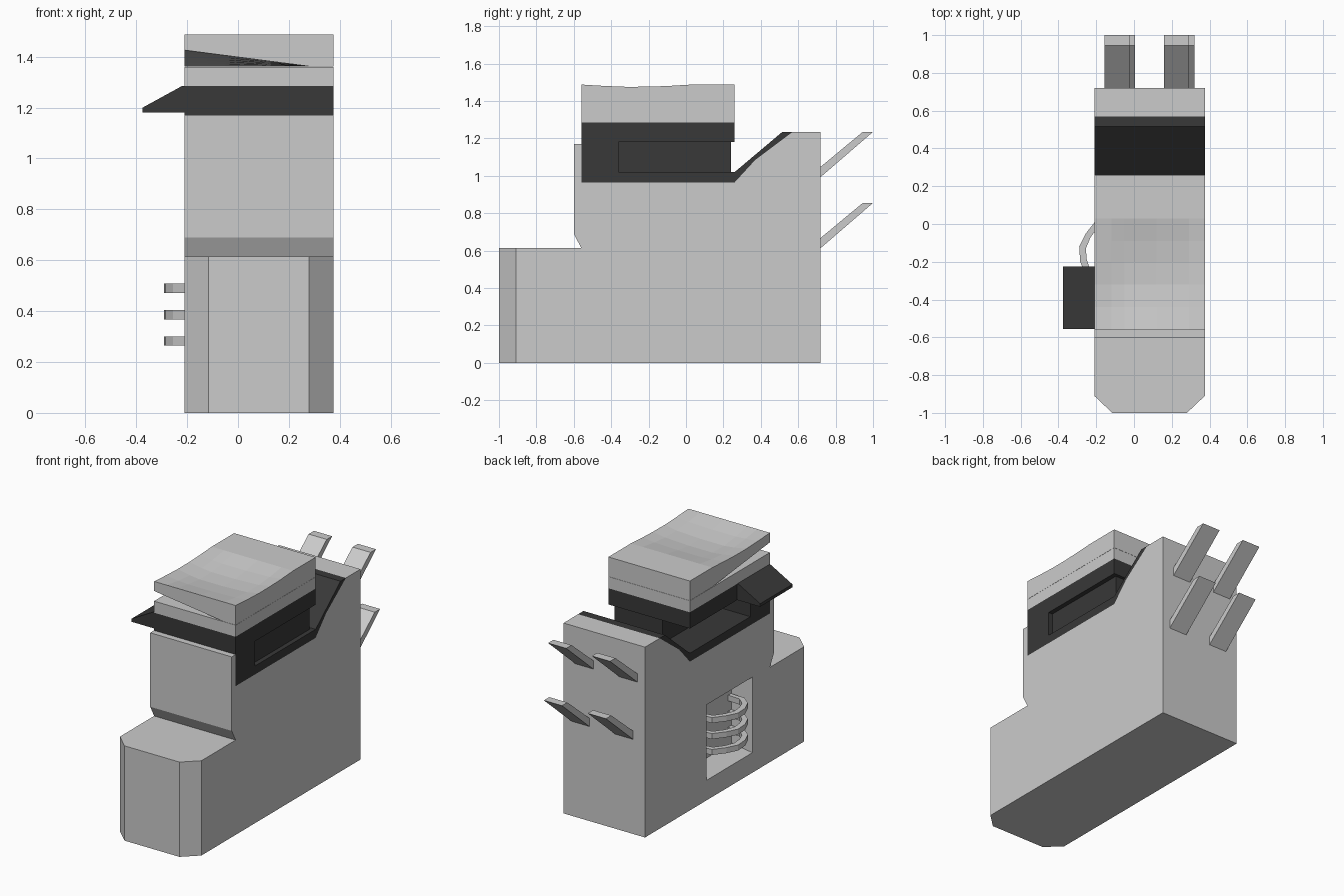
import bpy, bmesh
from mathutils import Vector

if "Cube" in bpy.data.objects:
    bpy.data.objects.remove(bpy.data.objects["Cube"])

X0, X1 = -0.21, 0.375

dark = bpy.data.materials.new("dark_plastic")
dark.diffuse_color = (0.04, 0.04, 0.04, 1)
dark.use_nodes = True
dark.node_tree.nodes["Principled BSDF"].inputs["Base Color"].default_value = dark.diffuse_color


def finish(name, bm, mat=None):
    bmesh.ops.recalc_face_normals(bm, faces=bm.faces)
    me = bpy.data.meshes.new(name)
    bm.to_mesh(me)
    bm.free()
    ob = bpy.data.objects.new(name, me)
    bpy.context.collection.objects.link(ob)
    if mat:
        me.materials.append(mat)
    return ob


def prism(name, pts, axis, a, b, mat=None):
    """Extrude a 2D profile along an axis (0=x, 1=y, 2=z) from a to b."""
    bm = bmesh.new()

    def place(p, t):
        q = list(p)
        q.insert(axis, t)
        return q
    f = bm.faces.new([bm.verts.new(place(p, a)) for p in pts])
    ext = bmesh.ops.extrude_face_region(bm, geom=[f])
    d = Vector((0, 0, 0))
    d[axis] = b - a
    bmesh.ops.translate(bm, vec=d, verts=[v for v in ext["geom"] if isinstance(v, bmesh.types.BMVert)])
    return finish(name, bm, mat)


def box(name, x0, x1, y0, y1, z0, z1, mat=None):
    return prism(name, [(x0, y0), (x1, y0), (x1, y1), (x0, y1)], 2, z0, z1, mat)


# Low front step with chamfered corners
prism("front_step", [(X0, -0.56), (X0, -0.91), (-0.115, -1), (0.28, -1), (X1, -0.91), (X1, -0.56)], 2, 0, 0.615)

# Main body with raised front panel
body = prism("main_body", [(-0.56, 0), (0.26, 0), (0.26, 0.965), (-0.56, 0.965), (-0.56, 1.17),
                           (-0.6, 1.17), (-0.6, 0.69), (-0.56, 0.615)], 0, X0, X1)

# Tapered recess in the left side
bm = bmesh.new()
rings = []
for x, m in ((-0.25, -0.02), (-0.10, 0.055)):
    rings.append([bm.verts.new((x, y, z)) for y, z in (
        (-0.38 + m, 0.13 + m), (0.09 - m, 0.13 + m), (0.09 - m, 0.62 - m), (-0.38 + m, 0.62 - m))])
bm.faces.new(rings[0])
bm.faces.new(rings[1])
for i in range(4):
    j = (i + 1) % 4
    bm.faces.new((rings[0][i], rings[0][j], rings[1][j], rings[1][i]))
cutter = finish("recess_cutter", bm)
cutter.hide_render = True
mod = body.modifiers.new("recess", 'BOOLEAN')
mod.operation = 'DIFFERENCE'
mod.solver = 'EXACT'
mod.object = cutter
bpy.context.view_layer.objects.active = body
bpy.ops.object.modifier_apply(modifier="recess")
bpy.data.objects.remove(cutter)

# Curved bars bulging out of the recess
outer = [(-0.10, 0.03), (-0.20, 0.02), (-0.255, -0.05), (-0.29, -0.12), (-0.285, -0.20),
         (-0.255, -0.27), (-0.20, -0.315), (-0.10, -0.32)]
inner = [(-0.10, 0.0), (-0.185, -0.01), (-0.23, -0.07), (-0.255, -0.13), (-0.25, -0.19),
         (-0.23, -0.245), (-0.185, -0.285), (-0.10, -0.29)]
for i, z in enumerate((0.265, 0.368, 0.472)):
    prism(f"recess_bar_{i + 1}", outer + inner[::-1], 2, z, z + 0.036)

# Rear section with sloped shoulder and dark slope panel
prism("rear_body", [(0.26, 0), (0.72, 0), (0.72, 1.235), (0.57, 1.235), (0.37, 1.085), (0.26, 0.965)], 0, X0, X1)
prism("slope_panel", [(0.26, 0.965), (0.37, 1.085), (0.57, 1.235), (0.515, 1.235), (0.26, 1.02)], 0, X0, X1, dark)

# Dark output bay: floor, front block, recessed core, scanner slab
box("bay_floor", X0, X1, -0.56, 0.26, 0.965, 1.02, dark)
box("bay_front_block", X0, X1, -0.56, -0.36, 1.02, 1.18, dark)
box("bay_core", 0.0, 0.345, -0.36, 0.24, 1.02, 1.18, dark)
box("scanner_slab", X0, X1, -0.56, 0.26, 1.18, 1.285, dark)
prism("control_panel", [(X0, 1.18), (-0.375, 1.18), (-0.375, 1.2), (-0.22, 1.285), (X0, 1.285)],
      1, -0.555, -0.225, dark)

# Scanner bed and dished lid lifted at the front left corner
box("scanner_bed", X0, X1, -0.56, 0.26, 1.285, 1.36)
xs = [X0, -0.12, -0.05, 0.12, 0.29, X1]
ys = [-0.56, -0.44, -0.32, -0.2, -0.09, 0.03, 0.26]
dip = [0.0, 0.6, 1.0, 0.95, 0.6, 0.0, 0.0]
across = [0.012, 0.028, 0.036, 0.036, 0.028, 0.012]
bm = bmesh.new()
top, bot = {}, {}
nx, ny = len(xs), len(ys)
for i, x in enumerate(xs):
    for j, y in enumerate(ys):
        lift = 0.065 * max(0, 1 - (x - X0) / 0.5) * max(0, 1 - (y + 0.56) / 0.6)
        top[i, j] = bm.verts.new((x, y, 1.488 - dip[j] * across[i]))
        bot[i, j] = bm.verts.new((x, y, 1.361 + lift))
for g in (top, bot):
    for i in range(nx - 1):
        for j in range(ny - 1):
            bm.faces.new((g[i, j], g[i + 1, j], g[i + 1, j + 1], g[i, j + 1]))
rim = ([(i, 0) for i in range(nx)] + [(nx - 1, j) for j in range(1, ny)]
       + [(i, ny - 1) for i in range(nx - 2, -1, -1)] + [(0, j) for j in range(ny - 2, 0, -1)])
for a, b in zip(rim, rim[1:] + rim[:1]):
    bm.faces.new((top[a], top[b], bot[b], bot[a]))
finish("lid", bm)

# Slanted prongs on the back
for row, (dx, dz) in {"upper": (0, 0), "lower": (0.03, -0.38)}.items():
    for k, x in enumerate((-0.155, 0.16)):
        prism(f"{row}_prong_{k + 1}", [(0.71, 0.985 + dz), (1.0, 1.235 + dz), (0.945, 1.235 + dz), (0.71, 1.04 + dz)],
              0, x + dx, x + dx + 0.13)
